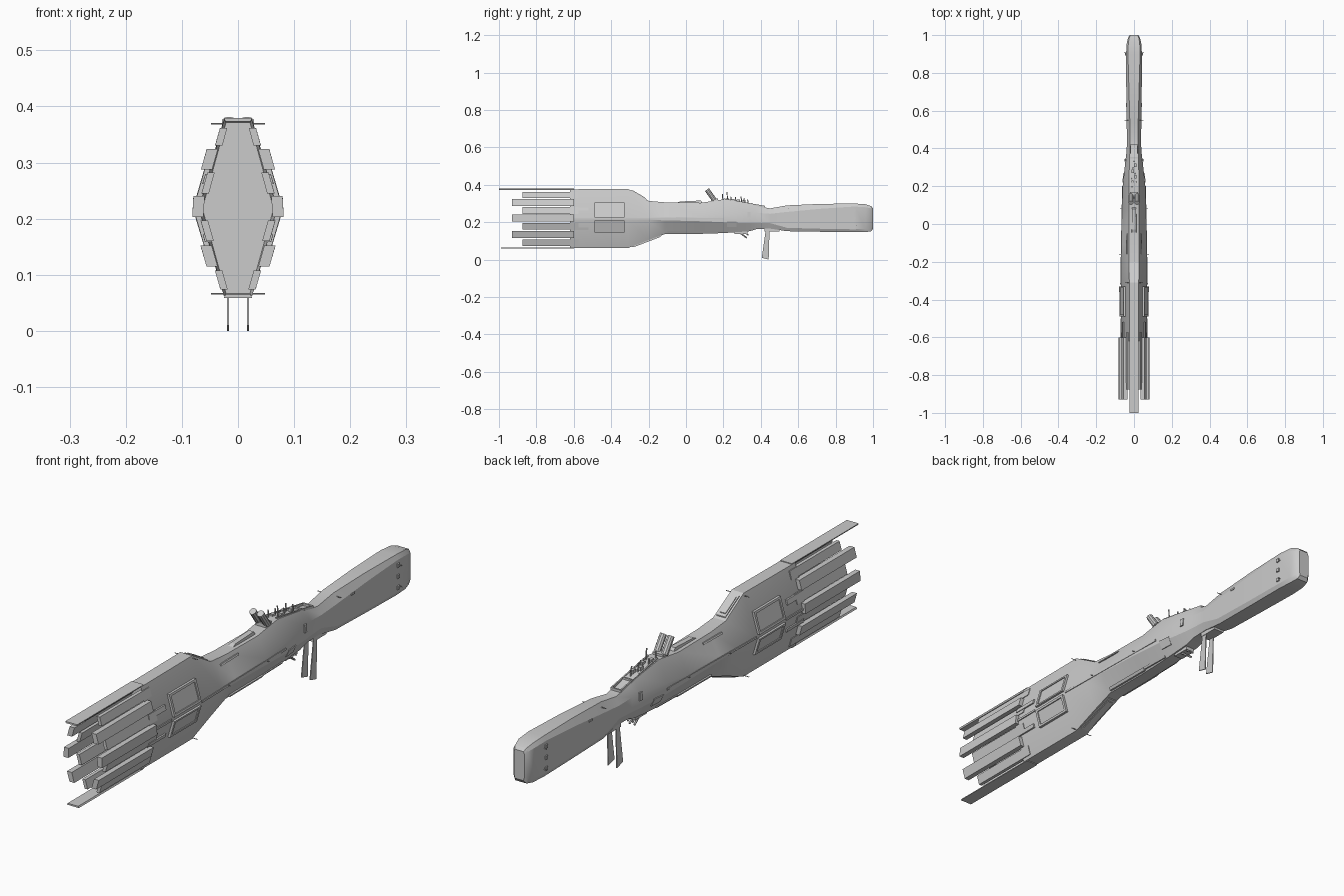
import bpy, bmesh, math
from mathutils import Vector, Matrix

if "Cube" in bpy.data.objects:
    bpy.data.objects.remove(bpy.data.objects["Cube"])

grey = bpy.data.materials.new("hull grey")
grey.diffuse_color = (0.6, 0.6, 0.6, 1)
grey.use_nodes = True
grey.node_tree.nodes["Principled BSDF"].inputs["Base Color"].default_value = grey.diffuse_color

# hull stations: y, top half-width, top z, side half-width, upper and lower shoulder z, bottom half-width, bottom z
STATIONS = [
    (-0.62, .025, .376, .068, .224, .212, .025, .062),
    (-0.31, .025, .378, .070, .224, .212, .025, .062),
    (-0.20, .026, .314, .068, .226, .212, .025, .105),
    (-0.11, .026, .306, .067, .226, .210, .025, .138),
    (0.08, .026, .304, .064, .228, .205, .024, .138),
    (0.20, .027, .322, .060, .240, .200, .024, .142),
    (0.34, .024, .300, .045, .250, .195, .024, .152),
    (0.38, .022, .286, .040, .250, .195, .024, .164),
    (0.45, .020, .274, .036, .245, .195, .024, .166),
    (0.54, .022, .290, .040, .255, .170, .030, .152),
    (0.72, .027, .298, .041, .272, .165, .032, .149),
    (0.90, .032, .300, .042, .284, .162, .034, .147),
    (0.96, .030, .296, .038, .280, .165, .030, .147),
    (0.99, .024, .286, .030, .274, .170, .024, .152),
    (1.00, .018, .275, .022, .266, .180, .018, .165)]


def station(y):
    for a, b in zip(STATIONS, STATIONS[1:]):
        if a[0] <= y <= b[0]:
            t = (y - a[0]) / (b[0] - a[0])
            return [p + (q - p) * t for p, q in zip(a, b)]
    return list(STATIONS[0] if y < 0 else STATIONS[-1])


def half_width(y, z):
    """Half-width of the hull at a given length and height."""
    _, wt, zt, ws, zu, zl, wb, zb = station(y)
    if z > zu:
        return ws + (wt - ws) * (z - zu) / (zt - zu)
    if z < zl:
        return ws + (wb - ws) * (zl - z) / (zl - zb)
    return ws


def make(name, bm, smooth=False):
    bmesh.ops.recalc_face_normals(bm, faces=bm.faces[:])
    me = bpy.data.meshes.new(name)
    bm.to_mesh(me)
    bm.free()
    me.materials.append(grey)
    ob = bpy.data.objects.new(name, me)
    bpy.context.collection.objects.link(ob)
    if smooth:
        bpy.context.view_layer.objects.active = ob
        ob.select_set(True)
        bpy.ops.object.shade_smooth_by_angle(angle=math.radians(25))
        ob.select_set(False)
    return ob


def prism(bm, ring_a, ring_b):
    """Closed solid between two matching outlines."""
    a = [bm.verts.new(p) for p in ring_a]
    b = [bm.verts.new(p) for p in ring_b]
    n = len(a)
    for i in range(n):
        bm.faces.new((a[i], a[(i + 1) % n], b[(i + 1) % n], b[i]))
    bm.faces.new(a[::-1])
    bm.faces.new(b)


def box(bm, x0, x1, y0, y1, z0, z1):
    prism(bm, [(x0, y0, z0), (x1, y0, z0), (x1, y1, z0), (x0, y1, z0)],
          [(x0, y0, z1), (x1, y0, z1), (x1, y1, z1), (x0, y1, z1)])


def slab(bm, y0, y1, z0, z1, lift, depth=.006):
    """Plate lying on both flanks of the hull."""
    for s in (1, -1):
        pts = [(y0, z0), (y1, z0), (y1, z1), (y0, z1)]
        prism(bm, [(s * (half_width(y, z) - depth), y, z) for y, z in pts],
              [(s * (half_width(y, z) + lift), y, z) for y, z in pts])


def rod(bm, a, b, r, sides=8):
    a, b = Vector(a), Vector(b)
    d = b - a
    m = Matrix.Translation((a + b) / 2) @ d.to_track_quat('Z', 'Y').to_matrix().to_4x4()
    bmesh.ops.create_cone(bm, cap_ends=True, segments=sides, radius1=r, radius2=r,
                          depth=d.length, matrix=m)


# main hull lofted along its length, with a recessed stern
bm = bmesh.new()
rings = []
for y, wt, zt, ws, zu, zl, wb, zb in STATIONS:
    half = [(wt, zt), (ws, zu), (ws, zl), (wb, zb)]
    outline = half + [(-x, z) for x, z in reversed(half)]
    rings.append([bm.verts.new((x, y, z)) for x, z in outline])
for a, b in zip(rings, rings[1:]):
    for i in range(8):
        bm.faces.new((a[i], a[(i + 1) % 8], b[(i + 1) % 8], b[i]))
stern = bm.faces.new(rings[0])
bm.faces.new(rings[-1][::-1])
bmesh.ops.recalc_face_normals(bm, faces=bm.faces[:])
bmesh.ops.inset_region(bm, faces=[stern], thickness=.006)
bmesh.ops.translate(bm, verts=stern.verts[:], vec=(0, .03, 0))
make("hull", bm, True)

# long stern blades above and below, with a shallow keel shape
bm = bmesh.new()
for z, d, end in ((.379, -1, -1.0), (.059, 1, -.99)):
    shape = [(-.025, z), (.025, z), (.022, z + d * .006), (-.022, z + d * .006)]
    prism(bm, [(x, end, h) for x, h in shape], [(x, -.60, h) for x, h in shape])
make("stern_blades", bm)

# engine slats fanned around the stern: longer outer, shorter inner
bm = bmesh.new()
for z0, z1 in ((.288, .324), (.203, .240), (.115, .152)):
    slab(bm, -.93, -.60, z0, z1, .016, .004)
make("outer_slats", bm)
bm = bmesh.new()
for z0, z1 in ((.330, .362), (.245, .282), (.160, .197), (.074, .108)):
    slab(bm, -.875, -.575, z0, z1, .003, .010)
make("inner_slats", bm)

# raised flank frames around sunken access panels
bm = bmesh.new()
for z0, z1 in ((.226, .306), (.144, .210)):
    slab(bm, -.49, -.48, z0, z1, .009)
    slab(bm, -.34, -.33, z0, z1, .009)
    slab(bm, -.48, -.34, z1 - .008, z1, .009)
    slab(bm, -.48, -.34, z0, z0 + .008, .009)
    slab(bm, -.48, -.34, z0 + .008, z1 - .008, .005)
make("flank_frames", bm)

# ridge strips, lower rails and small flank plates
bm = bmesh.new()
slab(bm, -.60, -.50, .214, .222, .004)
slab(bm, -.32, .20, .214, .222, .003)
slab(bm, -.10, .10, .142, .152, .007)
slab(bm, -.16, -.05, .285, .291, .004)
slab(bm, .10, .22, .146, .153, .005)
slab(bm, -.62, -.52, .262, .280, .006)
slab(bm, -.62, -.52, .158, .172, .006)
slab(bm, .22, .27, .175, .205, .004)
slab(bm, .33, .345, .225, .255, .005)
for z in (.18, .222, .264):
    slab(bm, .893, .905, z - .007, z + .007, .005)
slab(bm, .62, .64, .255, .262, .003)
make("flank_plates", bm)

# framed hatches on the shoulder slopes above and below
bm = bmesh.new()
for top in (True, False):
    k, d = (2, 1) if top else (7, -1)
    y0, y1 = (-.295, -.21) if top else (-.29, -.13)
    for a, b, w, h in ((y0, y1, .018, .004), (y0 + .01, y1 - .01, .012, .007)):
        za, zb = station(a)[k], station(b)[k]
        prism(bm, [(-w, a, za - d * .008), (w, a, za - d * .008), (w, b, zb - d * .008), (-w, b, zb - d * .008)],
              [(-w, a, za + d * h), (w, a, za + d * h), (w, b, zb + d * h), (-w, b, zb + d * h)])
make("shoulder_hatches", bm)

# low dorsal fairing and deck rim ahead of the turret
bm = bmesh.new()
prism(bm, [(-.014, -.06, .300), (.014, -.06, .300), (.012, .09, .300), (-.012, .09, .300)],
      [(-.010, -.03, .311), (.010, -.03, .311), (.010, .08, .316), (-.010, .08, .316)])
for s in (1, -1):
    xs = sorted((s * .017, s * .022))
    prism(bm, [(x, .20, z) for x, z in ((xs[0], .31), (xs[1], .31), (xs[1], .327), (xs[0], .327))],
          [(x, .42, z) for x, z in ((xs[0], .27), (xs[1], .27), (xs[1], .288), (xs[0], .288))])
box(bm, -.020, .020, .415, .422, .268, .288)
box(bm, -.020, .020, .348, .355, .29, .302)
make("deck_fairings", bm)

# twin-barrel turret leaning toward the stern
bm = bmesh.new()
for x in (-.016, .016):
    rod(bm, (x, .112, .374), (x, .152, .318), .013, 10)
box(bm, -.022, .022, .135, .17, .30, .326)
make("turret", bm)

# deck masts and equipment
bm = bmesh.new()
for x, y, h in ((-.010, .20, .350), (.012, .225, .362), (-.012, .245, .338), (.006, .27, .335),
                (-.006, .30, .338), (.012, .315, .328), (.0, .335, .322)):
    rod(bm, (x, y, .29), (x, y - .006, h), .0025, 6)
for x, y in ((-.008, .22), (.008, .25), (-.006, .28), (.006, .31)):
    box(bm, x - .006, x + .006, y - .009, y + .009, .295, .329 - (y - .2) * .1)
make("deck_equipment", bm)

# underside gun cluster
bm = bmesh.new()
box(bm, -.018, .018, .26, .33, .138, .158)
for x in (-.010, .010):
    rod(bm, (x, .28, .150), (x, .325, .116), .004, 6)
    rod(bm, (x, .30, .155), (x, .335, .130), .003, 6)
make("underside_guns", bm)

# twin hanging landing blades
bm = bmesh.new()
for x in (-.018, .018):
    side = [(.405, .010), (.442, .0), (.447, .170), (.428, .170)]
    prism(bm, [(x - .0018, y, z) for y, z in side], [(x + .0018, y, z) for y, z in side])
box(bm, -.022, .022, .42, .50, .150, .172)
make("landing_blades", bm)

# thin spikes at the hull corners
bm = bmesh.new()
for y, z, w in ((-.31, .369, .048), (-.31, .066, .048), (-.16, .22, .080), (.08, .22, .075),
                (.55, .275, .050), (.91, .26, .053), (.91, .18, .053)):
    for s in (1, -1):
        rod(bm, (s * .02, y, z), (s * w, y, z), .0015, 5)
make("spikes", bm)

# nose cap plate
bm = bmesh.new()
box(bm, -.015, .015, .97, .9995, .225, .262)
box(bm, -.017, .017, .97, .9998, .185, .215)
make("nose_plates", bm)
